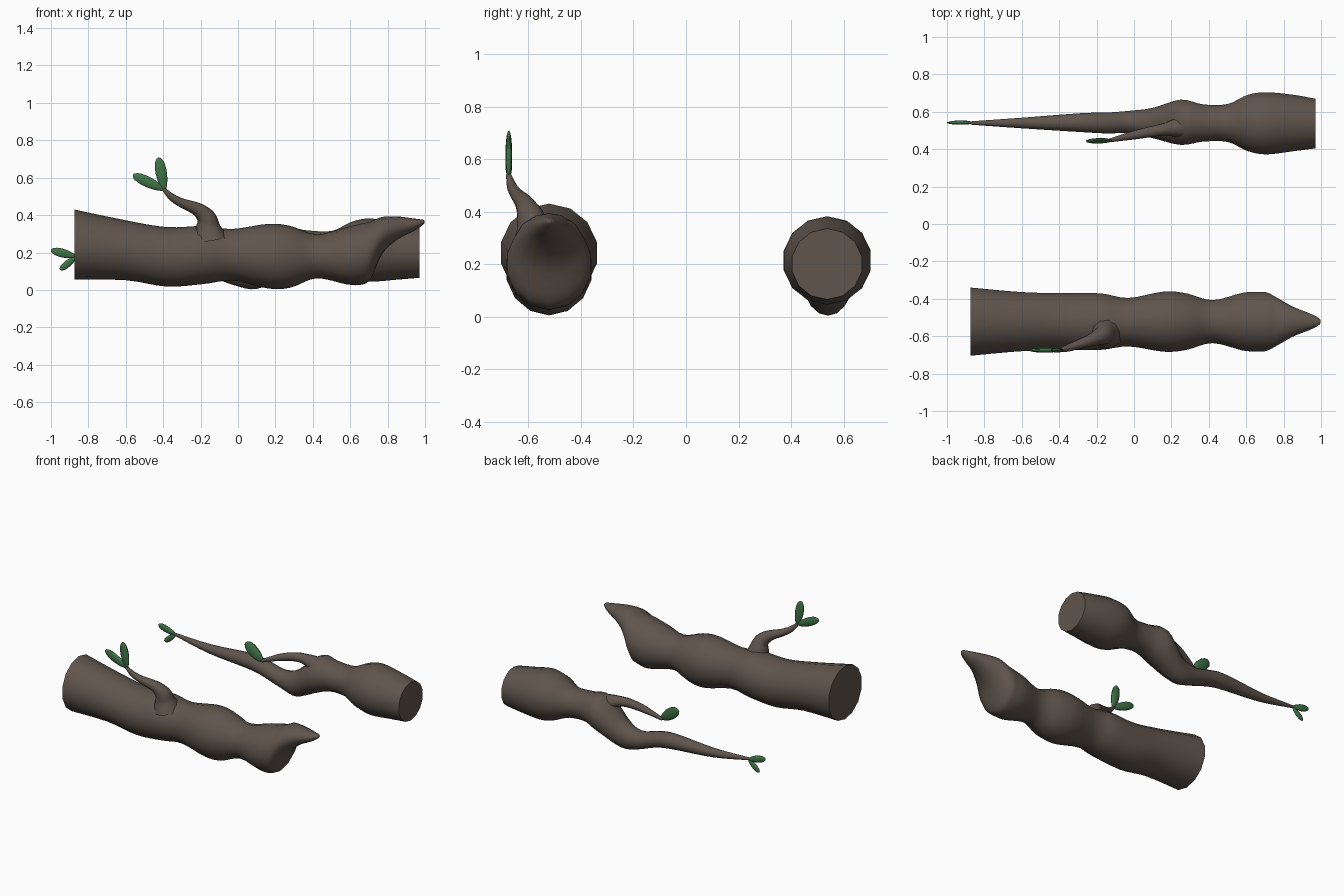
import bpy, bmesh, math
from mathutils import Vector

if "Cube" in bpy.data.objects:
    bpy.data.objects.remove(bpy.data.objects["Cube"])


def material(name, rgb):
    m = bpy.data.materials.new(name)
    m.diffuse_color = (*rgb, 1)
    m.use_nodes = True
    m.node_tree.nodes["Principled BSDF"].inputs["Base Color"].default_value = m.diffuse_color
    return m


BARK = material("bark", (0.115, 0.09, 0.073))
LEAF = material("leaf_green", (0.05, 0.17, 0.06))


def catmull(rows, steps):
    """Smoothly interpolate rows of numbers."""
    out = []
    for i in range(len(rows) - 1):
        p = [rows[max(0, min(len(rows) - 1, i + k))] for k in (-1, 0, 1, 2)]
        for s in range(steps):
            t = s / steps
            out.append([0.5 * (2 * b + (c - a) * t + (2 * a - 5 * b + 4 * c - d) * t * t
                               + (3 * b - a - 3 * c + d) * t ** 3) for a, b, c, d in zip(*p)])
    out.append(list(rows[-1]))
    return out


def finish(name, bm, mat, angle):
    bmesh.ops.recalc_face_normals(bm, faces=bm.faces)
    me = bpy.data.meshes.new(name)
    bm.to_mesh(me)
    bm.free()
    me.materials.append(mat)
    ob = bpy.data.objects.new(name, me)
    bpy.context.collection.objects.link(ob)
    bpy.context.view_layer.objects.active = ob
    ob.select_set(True)
    bpy.ops.object.shade_smooth_by_angle(angle=math.radians(angle))
    ob.select_set(False)
    return ob


def tube(name, rows, sides, upright=False, steps=4):
    """Loft rings through rows of (x, y, z, side radius, other radius)."""
    rows = catmull(rows, steps)
    pts = [Vector(r[:3]) for r in rows]
    bm, rings = bmesh.new(), []
    for i, r in enumerate(rows):
        if upright:
            side, other = Vector((0, 1, 0)), Vector((0, 0, 1))
        else:
            t = (pts[min(i + 1, len(pts) - 1)] - pts[max(i - 1, 0)]).normalized()
            side = (Vector((0, 1, 0)) - t * t.y).normalized()
            other = t.cross(side)
        ring = []
        for k in range(sides):
            a = 2 * math.pi * k / sides
            ring.append(bm.verts.new(pts[i] + side * math.sin(a) * r[3] + other * math.cos(a) * r[4]))
        rings.append(ring)
    for a, b in zip(rings, rings[1:]):
        for k in range(sides):
            j = (k + 1) % sides
            bm.faces.new((a[k], a[j], b[j], b[k]))
    bm.faces.new(rings[0])
    bm.faces.new(rings[-1])
    return finish(name, bm, BARK, 50)


def log(name, y, rows):
    """Rows of (x, y shift, y radius, bottom, top)."""
    return tube(name, [(x, y + dy, (lo + hi) / 2, ry, (hi - lo) / 2)
                       for x, dy, ry, lo, hi in rows], 14, upright=True)


def leaf(name, base, tip, width, thick, roll=0):
    """Flattened pointed oval from base to tip, broad in the xz plane."""
    base, tip = Vector(base), Vector(tip)
    d = tip - base
    t = d.normalized()
    flat = (Vector((0, 1, 0)) - t * t.y).normalized()
    broad = t.cross(flat)
    c, s = math.cos(roll), math.sin(roll)
    flat, broad = flat * c + broad * s, broad * c - flat * s
    bm = bmesh.new()
    bmesh.ops.create_uvsphere(bm, u_segments=10, v_segments=10, radius=1)
    for v in bm.verts:
        u = (v.co.z + 1) / 2
        f = 0.75 + 0.35 * u
        v.co = base + d * u + broad * v.co.x * width / 2 * f + flat * v.co.y * thick / 2
    return finish(name, bm, LEAF, 60)


# thick log with pointed, broken end
log("thick_log", -0.522, [
    (-0.875, 0, 0.187, 0.055, 0.43), (-0.6, 0, 0.162, 0.052, 0.372),
    (-0.38, 0, 0.156, 0.018, 0.336), (-0.18, 0, 0.155, 0.032, 0.342),
    (-0.03, -0.003, 0.133, 0.05, 0.326), (0.16, 0, 0.165, 0.008, 0.353),
    (0.28, 0, 0.155, 0.012, 0.342), (0.42, 0, 0.118, 0.062, 0.297),
    (0.58, 0, 0.158, 0.03, 0.335), (0.66, 0, 0.163, 0.028, 0.355),
    (0.71, 0, 0.16, 0.06, 0.365), (0.77, 0, 0.128, 0.19, 0.39),
    (0.85, 0, 0.082, 0.268, 0.393), (0.94, 0, 0.045, 0.315, 0.382),
    (0.985, 0, 0.022, 0.345, 0.376), (0.998, 0, 0.007, 0.357, 0.371)])

# thin log tapering to a twig
log("thin_log", 0.54, [
    (-0.875, 0, 0.009, 0.172, 0.19), (-0.6, 0, 0.029, 0.12, 0.18),
    (-0.28, 0.002, 0.052, 0.095, 0.198), (-0.15, 0, 0.057, 0.07, 0.18),
    (-0.02, 0.005, 0.062, 0.025, 0.15), (0.1, 0.0, 0.083, 0.005, 0.195),
    (0.25, 0.004, 0.124, 0.07, 0.325), (0.37, 0, 0.102, 0.115, 0.318),
    (0.5, 0, 0.104, 0.11, 0.315), (0.61, 0, 0.155, 0.065, 0.365),
    (0.71, -0.002, 0.17, 0.045, 0.382), (0.85, 0, 0.155, 0.055, 0.358),
    (0.97, -0.003, 0.136, 0.065, 0.335)])

# side branches: (x, y, z, radius)
branches = {
    "thick_log_branch": [(-0.15, -0.575, 0.27, 0.095), (-0.16, -0.582, 0.335, 0.066),
                         (-0.17, -0.595, 0.385, 0.052), (-0.215, -0.615, 0.43, 0.036),
                         (-0.3, -0.645, 0.465, 0.025), (-0.355, -0.664, 0.497, 0.019),
                         (-0.398, -0.676, 0.54, 0.01)],
    "thin_log_branch": [(0.3, 0.525, 0.235, 0.085), (0.23, 0.515, 0.275, 0.055),
                        (0.17, 0.507, 0.295, 0.036), (0.1, 0.495, 0.297, 0.03),
                        (0, 0.475, 0.275, 0.024), (-0.13, 0.447, 0.225, 0.01)]}
for name, path in branches.items():
    tube(name, [(*p, p[3]) for p in path], 10)

# leaves
leaf("thick_log_leaf_upright", (-0.393, -0.675, 0.53), (-0.425, -0.675, 0.708), 0.068, 0.026)
leaf("thick_log_leaf_side", (-0.393, -0.675, 0.535), (-0.562, -0.675, 0.615), 0.064, 0.026)
leaf("thin_branch_leaf", (-0.12, 0.445, 0.225), (-0.252, 0.445, 0.325), 0.085, 0.028, 0.15)
leaf("thin_tip_leaf_upper", (-0.865, 0.542, 0.178), (-1.0, 0.542, 0.213), 0.052, 0.022)
leaf("thin_tip_leaf_lower", (-0.865, 0.542, 0.178), (-0.952, 0.542, 0.107), 0.042, 0.022)
